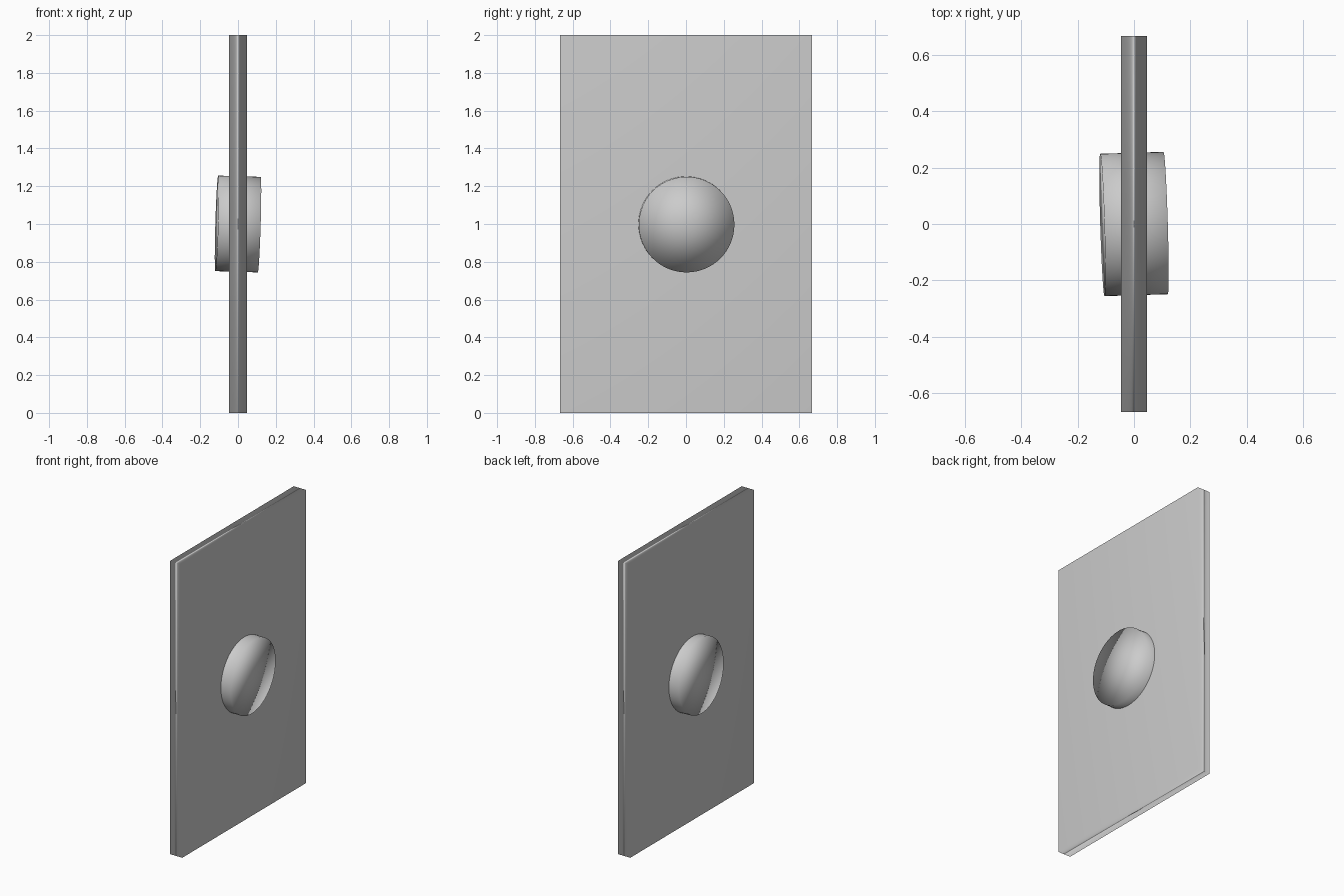
import bpy
from mathutils import Vector

if "Cube" in bpy.data.objects:
    bpy.data.objects.remove(bpy.data.objects["Cube"])


def soften(obj, name):
    """Fully smooth shading with area-weighted normals."""
    obj.name = name
    bpy.ops.object.transform_apply(location=False, rotation=True, scale=True)
    bpy.ops.object.shade_smooth()
    mod = obj.modifiers.new("soft_normals", 'WEIGHTED_NORMAL')
    mod.mode = 'FACE_AREA'
    mod.keep_sharp = False


# Upright rectangular plate
bpy.ops.mesh.primitive_cube_add(size=1, location=(0, 0, 1))
plate = bpy.context.object
plate.scale = (0.094, 1.336, 2.0)
soften(plate, "plate")

# Round knob passing through the plate, tilted very slightly
bpy.ops.mesh.primitive_cylinder_add(vertices=64, radius=0.253, depth=0.225,
                                    end_fill_type='TRIFAN', location=(0, 0, 1))
knob = bpy.context.object
knob.rotation_euler = Vector((1, 0.03, -0.03)).to_track_quat('Z', 'Y').to_euler()
soften(knob, "round_knob")
